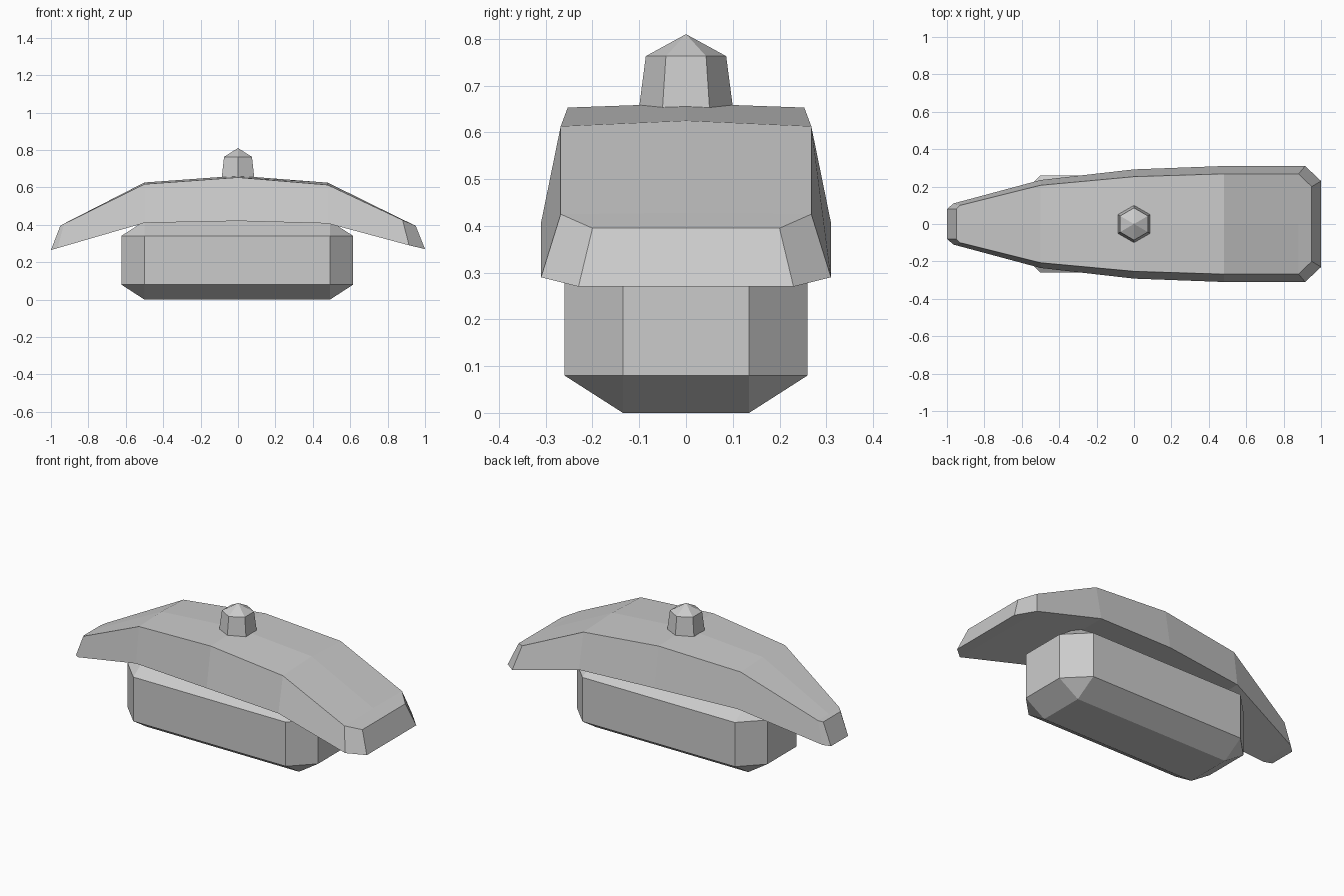
import bpy, bmesh, math

cube = bpy.data.objects.get("Cube")
if cube:
    bpy.data.objects.remove(cube, do_unlink=True)

# One plain grey for every part
grey = bpy.data.materials.new("plain_grey")
grey.use_nodes = True
COLOUR = (0.6, 0.6, 0.6, 1)
grey.diffuse_color = COLOUR
grey.node_tree.nodes["Principled BSDF"].inputs["Base Color"].default_value = COLOUR


def loft(name, rings):
    """Skin a row of closed rings with flat faces and close both ends."""
    bm = bmesh.new()
    rows = [[bm.verts.new(p) for p in ring] for ring in rings]
    count = len(rows[0])
    for a, b in zip(rows, rows[1:]):
        for i in range(count):
            j = (i + 1) % count
            bm.faces.new((a[i], a[j], b[j], b[i]))
    bm.faces.new(rows[0])
    bm.faces.new(rows[-1])
    bmesh.ops.remove_doubles(bm, verts=bm.verts, dist=0.0005)
    bmesh.ops.recalc_face_normals(bm, faces=bm.faces)
    mesh = bpy.data.meshes.new(name)
    bm.to_mesh(mesh)
    bm.free()
    mesh.materials.append(grey)
    obj = bpy.data.objects.new(name, mesh)
    bpy.context.collection.objects.link(obj)
    return obj


# Arched cap: bottom x, half width, z; top x, half width, z; crown rise
stations = [
    (-1.0, 0.08, 0.265, -0.95, 0.08, 0.395, 0),
    (-0.965, 0.11, 0.275, -0.93, 0.10, 0.405, 0.001),
    (-0.5, 0.235, 0.41, -0.5, 0.207, 0.617, 0.009),
    (0, 0.292, 0.42, 0, 0.253, 0.653, 0.009),
    (0.48, 0.31, 0.407, 0.48, 0.268, 0.613, 0.012),
    (0.915, 0.31, 0.29, 0.88, 0.268, 0.425, 0.003),
    (1.0, 0.23, 0.27, 0.95, 0.2, 0.395, 0),
]
loft("arched_cap", [
    [(xb, -wb, zb), (xt, -wt, zt), (xt, 0, zt + rise), (xt, wt, zt), (xb, wb, zb)]
    for xb, wb, zb, xt, wt, zt, rise in stations])


# Chamfered block under the cap
def octagon(x_long, x_short, y_long, y_short, z):
    quarter = [(x_long, y_short), (x_short, y_long)]
    pts = quarter + [(-x, y) for x, y in reversed(quarter)]
    pts += [(-x, -y) for x, y in pts]
    return [(x - 0.004, y, z) for x, y in pts]


bm_rings = [octagon(0.62, 0.496, 0.26, 0.135, z) for z in (0.08, 0.34)]
inner = [octagon(0.496, 0.496, 0.135, 0.135, z) for z in (0, 0.42)]
body = loft("body_block", bm_rings)

# Replace the flat ends with sloped chamfers meeting a small rectangle
bm = bmesh.new()
bm.from_mesh(body.data)
bm.clear()
for p in [p for ring in bm_rings + inner for p in ring]:
    bm.verts.new(p)
bmesh.ops.remove_doubles(bm, verts=bm.verts, dist=0.0005)
hull = bmesh.ops.convex_hull(bm, input=bm.verts)
bmesh.ops.dissolve_limit(bm, angle_limit=math.radians(1), verts=bm.verts, edges=bm.edges)
bmesh.ops.recalc_face_normals(bm, faces=bm.faces)
bm.to_mesh(body.data)
bm.free()


# Six-sided knob with a pointed top
def hexagon(radius, z):
    angles = [math.radians(30 + 60 * i) for i in range(6)]
    return [(radius * math.cos(a), radius * math.sin(a), z) for a in angles]


knob = loft("top_knob", [hexagon(0.102, 0.64), hexagon(0.086, 0.763)])
bm = bmesh.new()
bm.from_mesh(knob.data)
top = max(bm.faces, key=lambda f: f.calc_center_median().z)
peak = bmesh.ops.poke(bm, faces=[top])["verts"][0]
peak.co.z = 0.81
bm.to_mesh(knob.data)
bm.free()
